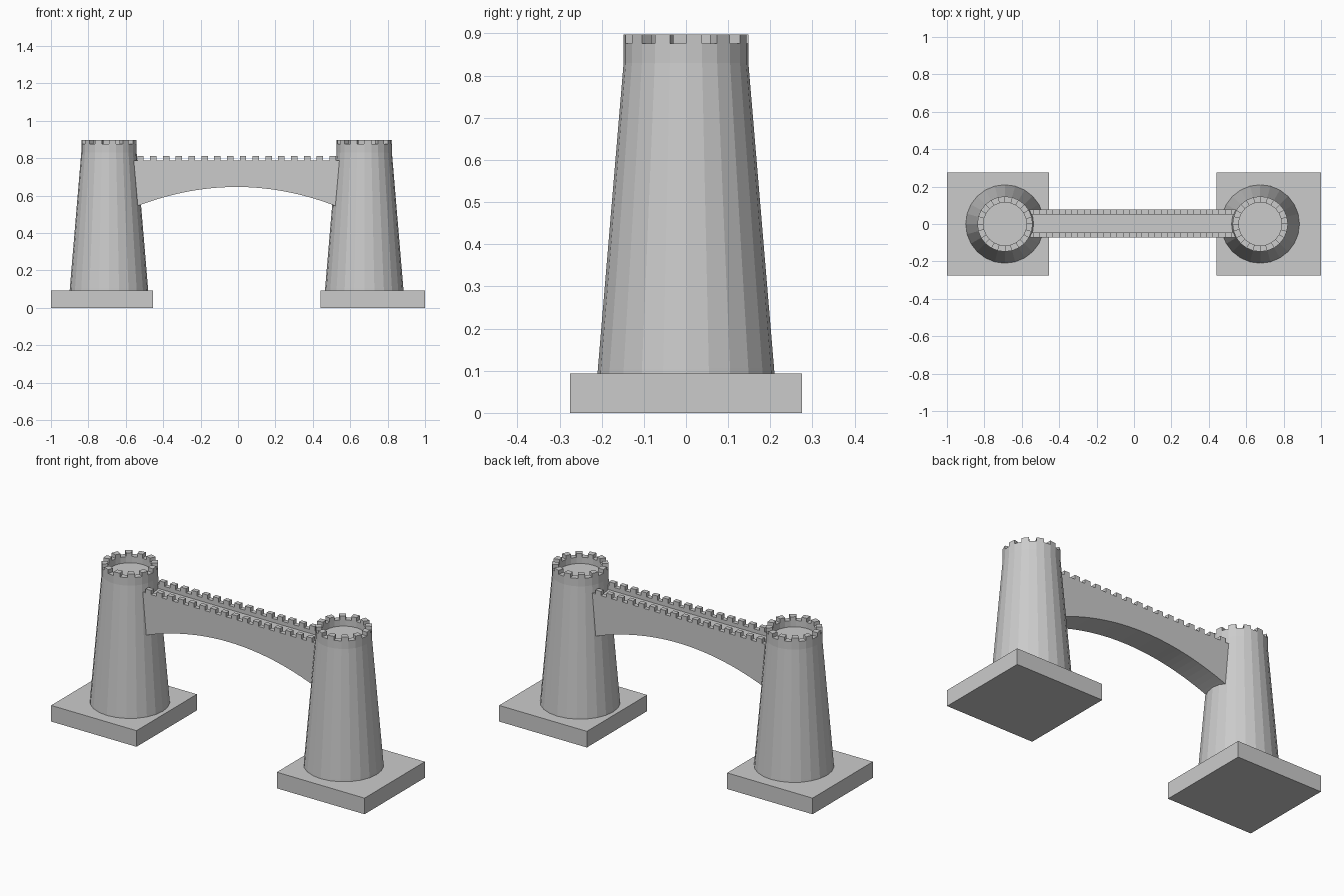
import bpy, bmesh, math

cube = bpy.data.objects.get("Cube")
if cube:
    bpy.data.objects.remove(cube, do_unlink=True)

stone = bpy.data.materials.new("grey_stone")
stone.use_nodes = True
GREY = (0.6, 0.6, 0.6, 1)
stone.diffuse_color = GREY
stone.node_tree.nodes["Principled BSDF"].inputs["Base Color"].default_value = GREY


def finish(bm, name):
    bmesh.ops.recalc_face_normals(bm, faces=bm.faces[:])
    mesh = bpy.data.meshes.new(name)
    bm.to_mesh(mesh)
    bm.free()
    mesh.materials.append(stone)
    obj = bpy.data.objects.new(name, mesh)
    bpy.context.collection.objects.link(obj)
    return obj


def add_box(bm, x0, x1, y0, y1, z0, z1):
    verts = bmesh.ops.create_cube(bm, size=1)["verts"]
    for v in verts:
        v.co.x = x1 if v.co.x > 0 else x0
        v.co.y = y1 if v.co.y > 0 else y0
        v.co.z = z1 if v.co.z > 0 else z0


# Square footings
def footing(name, x0, x1):
    bm = bmesh.new()
    add_box(bm, x0, x1, -0.275, 0.275, 0, 0.093)
    finish(bm, name)


# Tapered round towers with a sunken roof and battlements
SIDES = 24
PROFILE = [(0.21, 0.09), (0.209, 0.105), (0.148, 0.83), (0.148, 0.876),
           (0.115, 0.876), (0.115, 0.84)]


def tower(name, cx):
    bm = bmesh.new()
    rings = []
    for r, z in PROFILE:
        rings.append([bm.verts.new((cx + r * math.cos(2 * math.pi * i / SIDES),
                                    r * math.sin(2 * math.pi * i / SIDES), z))
                      for i in range(SIDES)])
    merlons = []
    for level, (a, b) in enumerate(zip(rings, rings[1:])):
        for i in range(SIDES):
            j = (i + 1) % SIDES
            face = bm.faces.new((a[i], a[j], b[j], b[i]))
            if level == 3 and i % 2 == 0:
                merlons.append(face)
    bm.faces.new(rings[0])
    bm.faces.new(rings[-1])
    bmesh.ops.recalc_face_normals(bm, faces=bm.faces[:])
    # Raise every other rim face into a merlon
    raised = bmesh.ops.extrude_discrete_faces(bm, faces=merlons)["faces"]
    for face in raised:
        for v in face.verts:
            v.co.z = 0.898
    finish(bm, name)


footing("right_footing", -1.0, -0.455)
footing("left_footing", 0.44, 1.0)
tower("right_tower", -0.69)
tower("left_tower", 0.675)

# Arched bridge span
MID, HALF = -0.0075, 0.5725
Y0, Y1, WALL = -0.072, 0.077, 0.026
DECK, PARAPET, TOP = 0.765, 0.787, 0.811
STEPS = 32
bm = bmesh.new()
outline = [(MID - HALF, DECK)]
for i in range(STEPS + 1):
    t = -HALF + 2 * HALF * i / STEPS
    outline.append((MID + t, 0.646 - 0.1 * (t / 0.525) ** 2))
outline.append((MID + HALF, DECK))
side = bm.faces.new([bm.verts.new((x, Y0, z)) for x, z in outline])
back = bmesh.ops.extrude_face_region(bm, geom=[side])["geom"]
for v in back:
    if isinstance(v, bmesh.types.BMVert):
        v.co.y = Y1
finish(bm, "bridge_span")

# Crenellated parapets on both edges of the deck
PITCH, COUNT = 0.0685, 16
for name, y in (("front_parapet", Y0), ("back_parapet", Y1 - WALL)):
    bm = bmesh.new()
    add_box(bm, MID - HALF, MID + HALF, y, y + WALL, DECK, PARAPET)
    for i in range(COUNT):
        x = MID + (i - (COUNT - 1) / 2) * PITCH
        add_box(bm, x - PITCH / 4, x + PITCH / 4, y, y + WALL, PARAPET, TOP)
    finish(bm, name)
